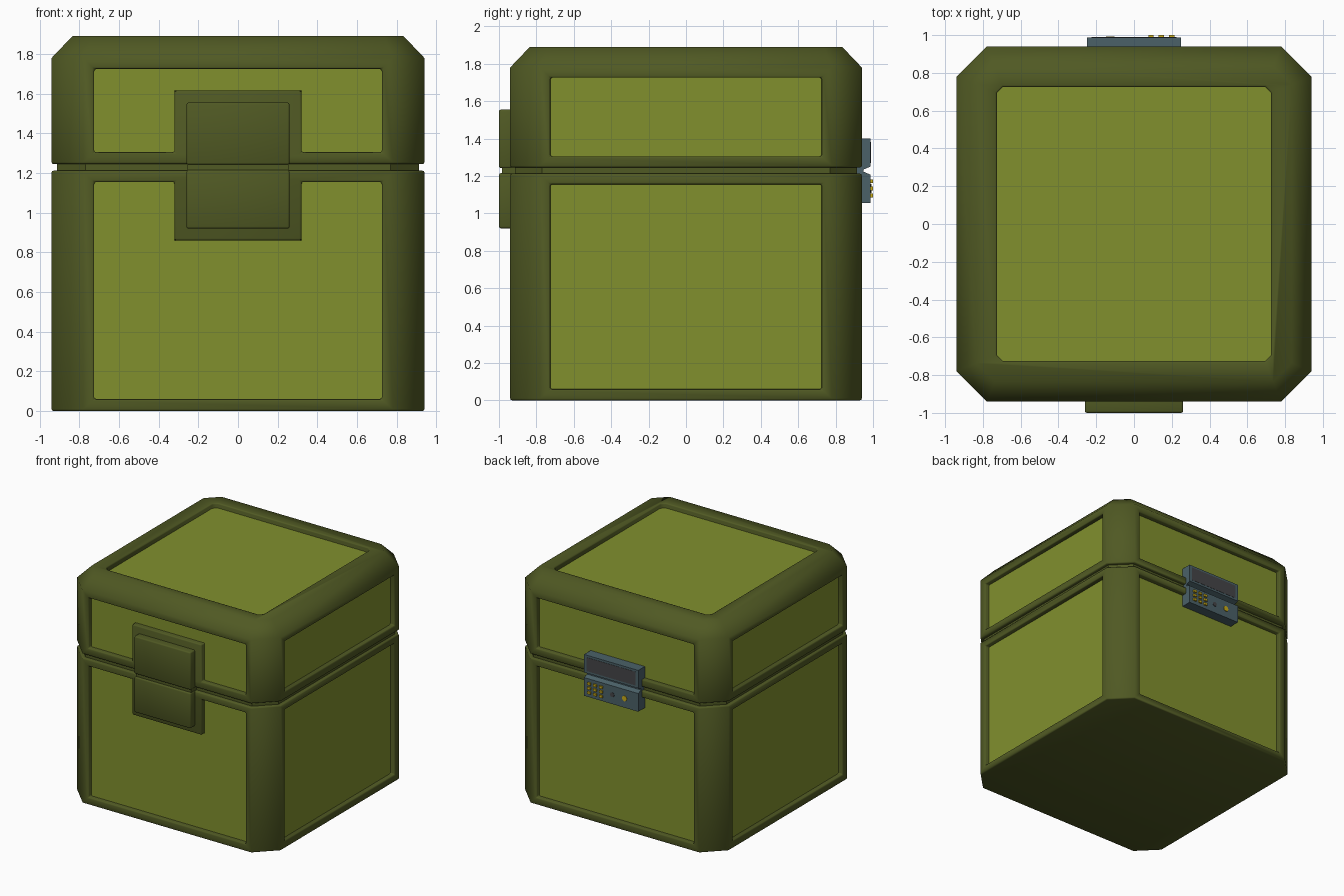
import bpy, bmesh
from math import radians, cos, sin, pi
from mathutils import Matrix, Vector

if "Cube" in bpy.data.objects:
    bpy.data.objects.remove(bpy.data.objects["Cube"])


def material(name, rgb):
    m = bpy.data.materials.new(name)
    m.diffuse_color = (*rgb, 1)
    m.use_nodes = True
    m.node_tree.nodes["Principled BSDF"].inputs["Base Color"].default_value = m.diffuse_color
    return m


FRAME = material("dark_olive", (0.08, 0.10, 0.017))
PANEL = material("light_olive", (0.22, 0.28, 0.027))
SLATE = material("slate", (0.07, 0.12, 0.14))
DARK = material("dark_grey", (0.06, 0.06, 0.065))
YELLOW = material("yellow", (0.6, 0.42, 0.01))


def loft(name, rings, mat):
    """Skin a stack of equal-length 3D rings and cap both ends."""
    bm = bmesh.new()
    vs = [[bm.verts.new(p) for p in r] for r in rings]
    n = len(vs[0])
    for a, b in zip(vs, vs[1:]):
        for i in range(n):
            j = (i + 1) % n
            bm.faces.new((a[i], a[j], b[j], b[i]))
    bm.faces.new(vs[0][::-1])
    bm.faces.new(vs[-1])
    bmesh.ops.recalc_face_normals(bm, faces=bm.faces)
    me = bpy.data.meshes.new(name)
    bm.to_mesh(me)
    bm.free()
    ob = bpy.data.objects.new(name, me)
    bpy.context.collection.objects.link(ob)
    me.materials.append(mat)
    return ob


def octagon(h, c, z):
    return [(h, -c, z), (h, c, z), (c, h, z), (-c, h, z),
            (-h, c, z), (-h, -c, z), (-c, -h, z), (c, -h, z)]


def side_prism(name, pts, d0, d1, side, mat):
    """Extrude (u, z) outline between depths d0, d1 on side 0 front, 1 right, 2 back, 3 left."""
    rot = Matrix.Rotation(side * pi / 2, 3, 'Z')
    return loft(name, [[rot @ Vector((u, -d, z)) for u, z in pts] for d in (d0, d1)], mat)


def rect(x0, x1, z0, z1):
    return [(x0, z0), (x1, z0), (x1, z1), (x0, z1)]


def notched(z_far, z_near, z_notch, w=0.725, n=0.32):
    """Panel outline with a bite taken out for the latch surround."""
    return [(-w, z_far), (w, z_far), (w, z_near), (n, z_near),
            (n, z_notch), (-n, z_notch), (-n, z_near), (-w, z_near)]


def finish(ob, width):
    bpy.context.view_layer.objects.active = ob
    bpy.ops.object.select_all(action='DESELECT')
    ob.select_set(True)
    if width:
        b = ob.modifiers.new("bevel", 'BEVEL')
        b.width, b.segments = width, 2
        b.limit_method, b.angle_limit = 'ANGLE', radians(50)
        bpy.ops.object.modifier_apply(modifier="bevel")
    bpy.ops.object.shade_smooth_by_angle(angle=radians(50))


def carve(ob, cutters):
    bpy.context.view_layer.objects.active = ob
    for c in cutters:
        m = ob.modifiers.new("cut", 'BOOLEAN')
        m.operation, m.solver, m.object = 'DIFFERENCE', 'EXACT', c
        bpy.ops.object.modifier_apply(modifier=m.name)
        bpy.data.objects.remove(c)


FLOOR = 0.90   # depth of the recessed panels

# Chest base and lid shells
base = loft("base_frame", [octagon(0.94, 0.78, 0), octagon(0.94, 0.78, 1.212)], FRAME)
lid = loft("lid_frame", [octagon(0.94, 0.78, 1.245), octagon(0.94, 0.78, 1.78),
                         octagon(0.835, 0.7365, 1.89)], FRAME)

# Recesses and coloured panels on the four sides
for ob, name, plain, front in (
        (base, "base", rect(-0.725, 0.725, 0.06, 1.155), notched(0.06, 1.155, 0.86)),
        (lid, "lid", rect(-0.725, 0.725, 1.305, 1.725), notched(1.725, 1.305, 1.615))):
    cutters = []
    for side, label in enumerate(("front", "right", "back", "left")):
        pts = plain if side else front
        cutters.append(side_prism("cutter", pts, FLOOR - 0.01, 1.1, side, FRAME))
        side_prism(f"{name}_{label}_panel", pts, FLOOR - 0.02, FLOOR, side, PANEL)
    if ob is lid:
        cutters.append(loft("cutter", [octagon(0.725, 0.695, z) for z in (1.84, 2.0)], FRAME))
        loft("lid_top_panel", [octagon(0.725, 0.695, z) for z in (1.83, 1.85)], PANEL)
    carve(ob, cutters)
    finish(ob, 0.01)

# Seam filler between lid and base
loft("seam_core", [octagon(0.913, 0.77, z) for z in (1.19, 1.27)], FRAME)

# Front latch in two halves with a shallow groove
for name, z0, z1 in (("latch_lower", 0.92, 1.215), ("latch_upper", 1.242, 1.555)):
    finish(side_prism(name, rect(-0.26, 0.26, z0, z1), 0.88, 1.0, 0, FRAME), 0.01)
side_prism("latch_groove", rect(-0.255, 0.255, 1.19, 1.27), 0.88, 0.983, 0, FRAME)

# Rear control unit: profile with a hinge notch
prof = [(0.89, 1.055), (0.987, 1.055), (0.987, 1.207), (0.95, 1.222),
        (0.95, 1.235), (0.987, 1.25), (0.987, 1.40), (0.89, 1.40)]
loft("control_unit", [[(x, y, z) for y, z in prof] for x in (-0.25, 0.25)], SLATE)
side_prism("control_screen", rect(-0.225, 0.225, 1.268, 1.382), 0.96, 0.989, 2, DARK)

# Keypad buttons
for i in range(3):
    for j in range(3):
        x, z = -0.2 + 0.055 * i, 1.095 + 0.038 * j
        side_prism("keypad_button", rect(x - 0.014, x + 0.014, z - 0.01, z + 0.01),
                   0.97, 1.0, 2, YELLOW)


# Dial and indicator lamp
def disc(name, x, r, d, mat):
    pts = [(x + r * cos(k * pi / 4), 1.133 + r * sin(k * pi / 4)) for k in range(8)]
    side_prism(name, pts, 0.97, d, 2, mat)


disc("dial", 0.01, 0.02, 0.99, DARK)
disc("indicator_lamp", 0.125, 0.023, 0.992, YELLOW)
